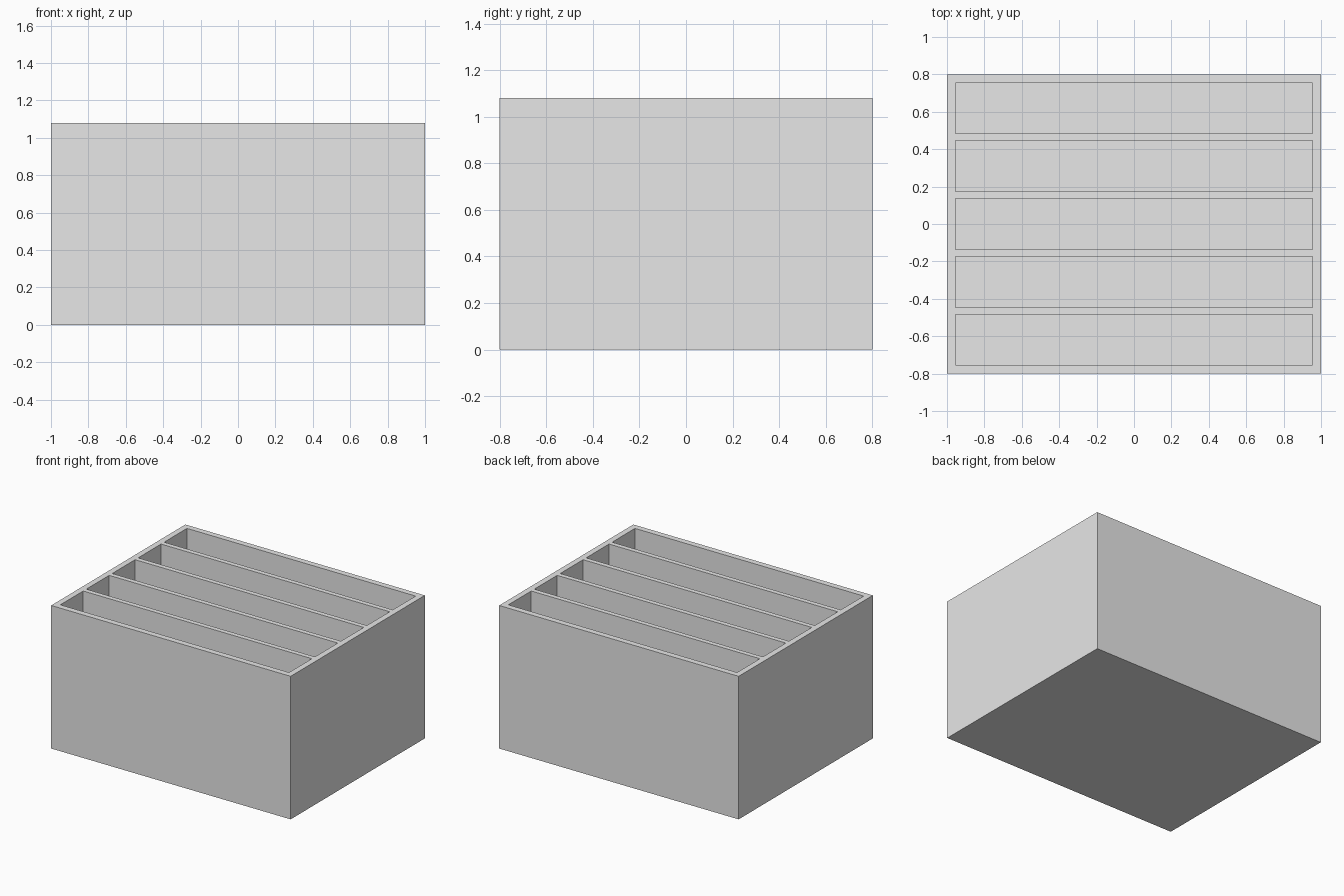
import bpy
import bmesh
from mathutils import Vector

default = bpy.data.objects.get("Cube")
if default:
    bpy.data.objects.remove(default, do_unlink=True)

# Overall size and board thicknesses
WIDTH, DEPTH, HEIGHT = 2.0, 1.6, 1.08
WALL, DIVIDER, FLOOR = 0.045, 0.037, 0.04
SLOTS = 5
slot_depth = (DEPTH - 2 * WALL - (SLOTS - 1) * DIVIDER) / SLOTS
slot_width = WIDTH - 2 * WALL

# Plain grey material
grey = bpy.data.materials.new("light grey")
grey.use_nodes = True
grey.diffuse_color = (0.8, 0.8, 0.8, 1)
grey.node_tree.nodes["Principled BSDF"].inputs["Base Color"].default_value = (0.8, 0.8, 0.8, 1)

# Solid block
bm = bmesh.new()
bmesh.ops.create_cube(bm, size=1)
for v in bm.verts:
    v.co = Vector((v.co.x * WIDTH, v.co.y * DEPTH, (v.co.z + 0.5) * HEIGHT))


def cut(point, normal):
    bmesh.ops.bisect_plane(bm, geom=bm.verts[:] + bm.edges[:] + bm.faces[:],
                           plane_co=point, plane_no=normal)


# Score the block along the edge of every compartment
slot_centres = []
for side in (-1, 1):
    cut((side * slot_width / 2, 0, 0), (1, 0, 0))
for i in range(SLOTS):
    start = -DEPTH / 2 + WALL + i * (slot_depth + DIVIDER)
    slot_centres.append(start + slot_depth / 2)
    for y in (start, start + slot_depth):
        cut((0, y, 0), (0, 1, 0))

# Sink the compartment openings down to the floor board
openings = []
for face in bm.faces:
    c = face.calc_center_median()
    if face.normal.z > 0.9 and abs(c.x) < 0.1:
        if any(abs(c.y - y) < 0.01 for y in slot_centres):
            openings.append(face)
sunk = bmesh.ops.extrude_face_region(bm, geom=openings)["geom"]
bmesh.ops.delete(bm, geom=openings, context="FACES_ONLY")
for v in (g for g in sunk if isinstance(g, bmesh.types.BMVert)):
    v.co.z = FLOOR

# Clean the scoring off the outer walls and underside
outer = [e for e in bm.edges
         if len(e.link_faces) == 2
         and e.calc_face_angle(1) < 0.01
         and min(v.co.z for v in e.verts) < 0.01]
bmesh.ops.dissolve_edges(bm, edges=outer, use_verts=False)
bmesh.ops.recalc_face_normals(bm, faces=bm.faces[:])

mesh = bpy.data.meshes.new("divided_box")
bm.to_mesh(mesh)
bm.free()
mesh.materials.append(grey)
box = bpy.data.objects.new("divided_box", mesh)
bpy.context.collection.objects.link(box)
